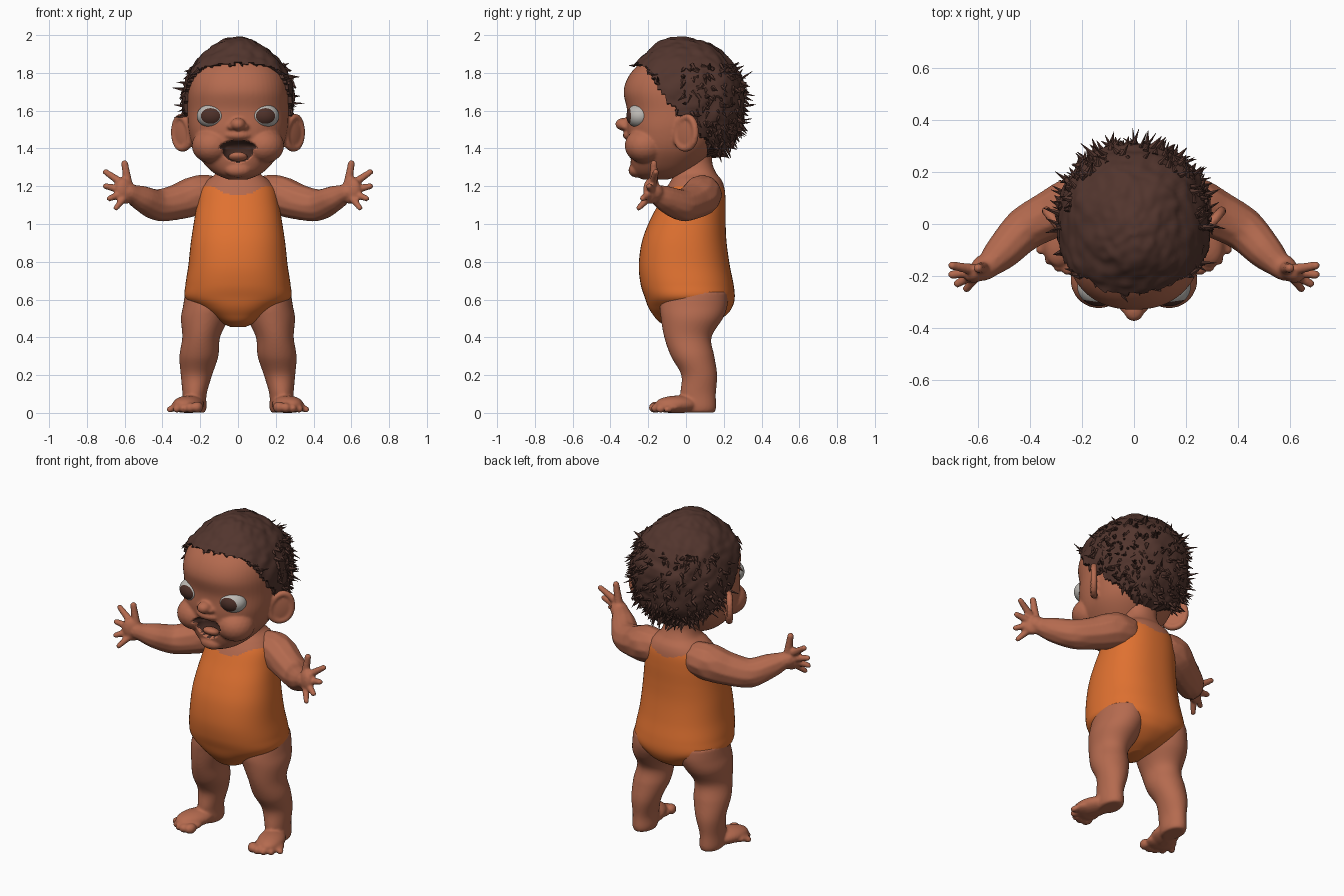
import bpy, bmesh, math, random
from mathutils import Vector, Matrix, Euler, noise

random.seed(4)
if "Cube" in bpy.data.objects:
    bpy.data.objects.remove(bpy.data.objects["Cube"])


def material(name, *rgb):
    m = bpy.data.materials.new(name)
    m.use_nodes = True
    m.diffuse_color = (*rgb, 1)
    m.node_tree.nodes["Principled BSDF"].inputs["Base Color"].default_value = (*rgb, 1)
    return m


skin = material("warm brown skin", .46, .145, .078)
orange = material("orange cloth", .74, .165, .03)
hair_brown = material("dark brown hair", .085, .036, .027)
iris_brown = material("iris brown", .075, .03, .022)
eye_white = material("eye white", .5, .48, .45)
mouth_dark = material("mouth dark", .06, .025, .018)


def spline(rows, n=8):
    """Smoothly interpolate tuples of any length."""
    out = []
    for i in range(len(rows) - 1):
        a, b, c, d = (rows[max(i - 1, 0)], rows[i], rows[i + 1], rows[min(i + 2, len(rows) - 1)])
        for k in range(n):
            t = k / n
            out.append([q + t / 2 * (r - p + t * (2 * p - 5 * q + 4 * r - s + t * (3 * (q - r) + s - p)))
                        for p, q, r, s in zip(a, b, c, d)])
    return out + [list(rows[-1])]


def loft(bm, rows, segs=56, power=2.3):
    """Rows are height, centre x, half width, front y, back y."""
    def warp(v):
        return math.copysign(abs(v) ** (2 / power), v)
    rings = []
    for z, cx, rx, yf, yb in spline(rows):
        ring = []
        for i in range(segs):
            a = math.tau * i / segs
            ring.append(bm.verts.new((cx + rx * warp(math.cos(a)),
                                      (yf + yb) / 2 + (yb - yf) / 2 * warp(math.sin(a)), z)))
        rings.append(ring)
    for lo, hi in zip(rings, rings[1:]):
        for i in range(segs):
            j = (i + 1) % segs
            bm.faces.new((lo[i], lo[j], hi[j], hi[i]))
    bm.faces.new(rings[0][::-1])
    bm.faces.new(rings[-1])


def ball(bm, loc, size, rot=(0, 0, 0), detail=3):
    m = Matrix.LocRotScale(Vector(loc), Euler([math.radians(r) for r in rot]), Vector(size))
    bmesh.ops.create_icosphere(bm, subdivisions=detail, radius=1, matrix=m)


def limb(bm, points):
    """A chain of overlapping balls through points of x, y, z, radius."""
    for x, y, z, r in spline(points):
        ball(bm, (x, y, z), (r, r, r), detail=2)


def finish(name, bm, *mats):
    bmesh.ops.recalc_face_normals(bm, faces=bm.faces)
    me = bpy.data.meshes.new(name)
    bm.to_mesh(me)
    bm.free()
    for m in mats:
        me.materials.append(m)
    me.shade_smooth()
    ob = bpy.data.objects.new(name, me)
    bpy.context.collection.objects.link(ob)
    return ob


def fuse(ob, voxel, mirror=False):
    """Blend overlapping volumes into one soft skin and bake the result."""
    mats = list(ob.data.materials)
    mod = ob.modifiers.new("blend", 'REMESH')
    mod.mode, mod.voxel_size, mod.use_smooth_shade = 'VOXEL', voxel, True
    mod = ob.modifiers.new("soften", 'SMOOTH')
    mod.factor, mod.iterations = .5, 5
    if mirror:
        ob.modifiers.new("mirror", 'MIRROR')
    bpy.context.view_layer.update()
    dg = bpy.context.evaluated_depsgraph_get()
    me = bpy.data.meshes.new_from_object(ob.evaluated_get(dg))
    ob.modifiers.clear()
    ob.data = me
    me.materials.clear()
    for m in mats:
        me.materials.append(m)
    me.shade_smooth()


# Torso with neck, coloured by the neckline of the suit
bm = bmesh.new()
loft(bm, [(.455, 0, .04, -.08, .07), (.48, 0, .095, -.14, .15), (.52, 0, .16, -.175, .215),
          (.56, 0, .22, -.2, .245), (.61, 0, .28, -.218, .258), (.68, 0, .278, -.24, .252),
          (.78, 0, .263, -.25, .232), (.9, 0, .25, -.235, .215), (1, 0, .235, -.2, .21),
          (1.1, 0, .218, -.15, .21), (1.18, 0, .2, -.11, .205), (1.23, 0, .165, -.08, .19),
          (1.27, 0, .115, -.06, .16), (1.32, 0, .1, -.07, .14), (1.38, 0, .1, -.07, .14)], segs=72)
torso = finish("torso_in_suit", bm, orange, skin)
for f in torso.data.polygons:
    c = f.center
    neckline = 1.155 + .045 * min(abs(c.x) / .14, 1) ** 2 + (.02 if c.y > .05 else 0)
    f.material_index = int(c.z > neckline)

# Arms with hands
bm = bmesh.new()
limb(bm, [(.15, .09, 1.16, .1), (.22, .08, 1.15, .108), (.31, .04, 1.12, .097), (.42, -.02, 1.1, .086),
          (.5, -.1, 1.13, .072), (.55, -.15, 1.155, .053), (.58, -.17, 1.17, .05)])
ball(bm, (.6, -.185, 1.175), (.055, .035, .07), (0, 12, -30))
for base, tip, r in [((.58, -.17, 1.2), (.6, -.17, 1.32), .024), ((.62, -.175, 1.22), (.7, -.16, 1.275), .021),
                     ((.63, -.185, 1.185), (.7, -.195, 1.2), .021), ((.63, -.2, 1.155), (.68, -.23, 1.135), .02),
                     ((.61, -.205, 1.13), (.645, -.25, 1.085), .019)]:
    limb(bm, [(*base, r * 1.1), (*tip, r * .8)])
fuse(finish("arms", bm, skin), .007, True)

# Legs with feet and toes
bm = bmesh.new()
loft(bm, [(.64, .15, .13, -.12, .22), (.57, .157, .133, -.138, .22), (.5, .175, .127, -.133, .195),
          (.4, .195, .1, -.115, .135), (.3, .207, .103, -.08, .15), (.2, .22, .083, -.025, .165),
          (.1, .23, .064, -.03, .158), (.03, .23, .063, -.02, .16), (.001, .23, .055, -.01, .15)], power=2)
ball(bm, (.262, -.045, .045), (.078, .125, .047), (0, 0, 20))
ball(bm, (.275, -.09, .03), (.09, .07, .03), (0, 0, 20))
for i in range(5):
    r = .03 - .003 * i
    ball(bm, (.215 + .036 * i, -.16 + .007 * i * i - .012 * i, r), (r, r * 1.25, r), (0, 0, 20))
legs = finish("legs", bm, skin)
fuse(legs, .008, True)
for v in legs.data.vertices:
    v.co.z = max(v.co.z, 0)

# Head with cheeks, nose and ears
bm = bmesh.new()
loft(bm, [(1.235, 0, .05, -.23, -.1), (1.265, 0, .12, -.272, .0), (1.32, 0, .18, -.293, .08),
          (1.4, 0, .235, -.305, .15), (1.5, 0, .262, -.315, .2), (1.6, 0, .268, -.312, .24),
          (1.7, 0, .268, -.33, .26), (1.78, 0, .25, -.305, .25), (1.85, 0, .205, -.245, .2),
          (1.91, 0, .13, -.165, .13), (1.95, 0, .04, -.07, .04)])
ball(bm, (0, -.33, 1.528), (.04, .045, .034))
ball(bm, (0, -.29, 1.47), (.075, .045, .03))
ball(bm, (0, -.26, 1.285), (.07, .045, .04))
for s in (-1, 1):
    ball(bm, (s * .032, -.318, 1.515), (.024, .026, .02))
    ball(bm, (s * .135, -.215, 1.415), (.11, .11, .095))
    ear = Matrix.Translation((s * .295, .0, 1.475)) @ Matrix.Rotation(s * math.radians(50), 4, 'Z') \
        @ Matrix.Rotation(s * math.radians(12), 4, 'Y')
    ball(bm, ear.translation, (.075, .016, .09), (0, s * 12, s * 50))
    for i in range(32):
        a = math.tau * i / 32
        ball(bm, ear @ Vector((.064 * math.cos(a), 0, (.083 + .008 * math.sin(a)) * math.sin(a))),
             (.02, .02, .02), detail=2)
head = finish("head", bm, skin, mouth_dark)
fuse(head, .0075)


# Open mouth pressed into the face
def mouth(co):
    width = .1 if co.z > 1.4 else .085
    height = .045 if co.z > 1.4 else .075
    return (co.x / width) ** 2 + ((co.z - 1.4) / height) ** 2 if co.y < -.15 else 9


for f in head.data.polygons:
    f.material_index = int(mouth(f.center) < .95)
for v in head.data.vertices:
    d = mouth(v.co)
    if d < 1:
        v.co.y += .075 * math.sqrt(1 - d)
bm = bmesh.new()
ball(bm, (0, -.262, 1.355), (.05, .042, .024), (-20, 0, 0))
finish("tongue", bm, skin)

# Eyes, the iris picked out by direction
for s, side in ((1, "left"), (-1, "right")):
    bm = bmesh.new()
    bmesh.ops.create_uvsphere(bm, u_segments=40, v_segments=36, radius=1)
    bmesh.ops.rotate(bm, verts=bm.verts, matrix=Matrix.Rotation(math.radians(90), 3, 'X'))
    for f in bm.faces:
        f.material_index = int(f.calc_center_median().normalized().y < -.79)
    bmesh.ops.scale(bm, verts=bm.verts, vec=(.08, .07, .064))
    bmesh.ops.rotate(bm, verts=bm.verts, matrix=Matrix.Rotation(s * math.radians(8), 3, 'Z'))
    bmesh.ops.translate(bm, verts=bm.verts, vec=(s * .138, -.246, 1.572))
    finish(side + "_eye", bm, eye_white, iris_brown)


# Hair cap: everything under the hairline is tucked into the head
def hairline(y):
    edge = 1.58 - (y + .06) * (1.55 if y < -.06 else .9)
    return min(edge, 1.835)


bm = bmesh.new()
loft(bm, [(1.34, 0, .13, -.1, .17), (1.42, 0, .2, -.2, .235), (1.5, 0, .255, -.25, .285),
          (1.6, 0, .285, -.3, .305), (1.7, 0, .29, -.335, .31), (1.79, 0, .268, -.312, .285),
          (1.865, 0, .222, -.255, .235), (1.93, 0, .15, -.185, .165), (1.975, 0, .08, -.115, .07),
          (1.995, 0, .01, -.045, -.03)], segs=96)
bm.normal_update()
rooted = []
for v in bm.verts:
    ragged = .035 * noise.noise(v.co * 22)
    if v.co.z < hairline(v.co.y) + ragged:
        v.co = Vector((v.co.x * .75, -.03 + (v.co.y + .03) * .75, v.co.z))
    else:
        rooted.append((v.co.copy(), v.normal.copy()))
        bump = noise.noise(v.co * 11) + .7 * noise.noise(v.co * 27)
        v.co += v.normal * .011 * bump

# Loose tufts, thicker towards the back and the lower edge
roots = [r for r in rooted if r[0].z < 1.84 and (r[0].y > -.02 or r[0].z < hairline(r[0].y) + .05)]
for co, normal in random.sample(roots, 330):
    wild = random.random() ** 5
    drift = Vector([random.uniform(-.5, .5) for _ in range(3)])
    way = (normal * (.35 + wild * .7) + drift + Vector((0, .1, -.5 * (1 - wild)))).normalized()
    length = random.uniform(.03, .05) + .04 * wild
    m = Matrix.Translation(co + way * length * .35) @ way.to_track_quat('Z', 'Y').to_matrix().to_4x4()
    bmesh.ops.create_cone(bm, cap_ends=True, segments=5, radius1=random.uniform(.008, .015),
                          radius2=.001, depth=length, matrix=m)
hair = finish("hair", bm, hair_brown)
bpy.ops.object.select_all(action='DESELECT')
hair.select_set(True)
bpy.context.view_layer.objects.active = hair
bpy.ops.object.shade_smooth_by_angle(angle=math.radians(40))
